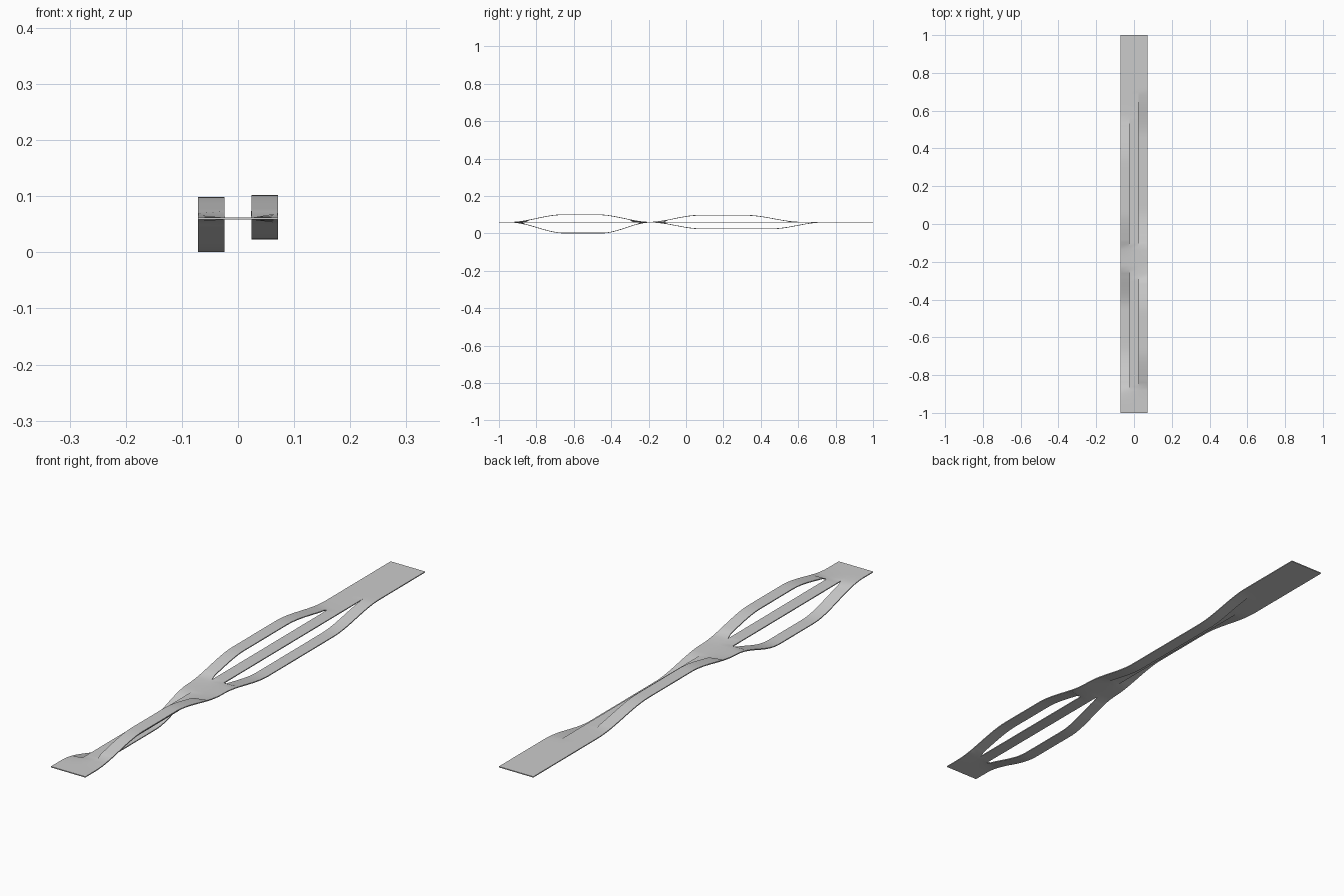
import bpy, bmesh

if "Cube" in bpy.data.objects:
    bpy.data.objects.remove(bpy.data.objects["Cube"])

FLAT, THICK = 0.06, 0.0035
STEPS = 100

# Bends per side: (start, plateau start, plateau end, end, height), slit (from, to)
LEFT = [((-0.94, -0.65, -0.45, -0.19), -0.058, (-0.88, -0.25)),
        ((-0.20, 0.07, 0.32, 0.62), 0.037, (-0.12, 0.55))]
RIGHT = [((-0.94, -0.66, -0.47, -0.19), 0.040, (-0.86, -0.29)),
         ((-0.19, 0.08, 0.46, 0.73), -0.035, (-0.12, 0.69))]


def smooth(t):
    t = max(0.0, min(1.0, t))
    return t * t * (3 - 2 * t)


def bend(y, side):
    """Height of a side strand at y."""
    z = FLAT
    for (a, b, c, d), h, _ in side:
        z += h * smooth((y - a) / (b - a)) * smooth((d - y) / (d - c))
    return z


def inner(y, side):
    """Height of the strand edge beside the slit: joined outside it."""
    cut = any(s[0] < y < s[1] for _, _, s in side)
    return bend(y, side) if cut else FLAT


bm = bmesh.new()
ys = [-1 + 2 * i / STEPS for i in range(STEPS + 1)]


def ribbon(x0, x1, z0, z1):
    rows = [(bm.verts.new((x0, y, z0(y))), bm.verts.new((x1, y, z1(y)))) for y in ys]
    for p, q in zip(rows, rows[1:]):
        bm.faces.new((p[0], p[1], q[1], q[0]))


# Left strand, straight middle strand, right strand
ribbon(-0.071, -0.0237, lambda y: bend(y, LEFT), lambda y: inner(y, LEFT))
ribbon(-0.0237, 0.0237, lambda y: FLAT, lambda y: FLAT)
ribbon(0.0237, 0.071, lambda y: inner(y, RIGHT), lambda y: bend(y, RIGHT))

# Join the strands wherever they are not slit apart
bmesh.ops.remove_doubles(bm, verts=bm.verts, dist=1e-5)
mesh = bpy.data.meshes.new("slit_strip")
bm.to_mesh(mesh)
bm.free()
strip = bpy.data.objects.new("slit_strip", mesh)
bpy.context.collection.objects.link(strip)

# Sheet thickness
mod = strip.modifiers.new("thickness", "SOLIDIFY")
mod.thickness = THICK
mod.offset = 0
bpy.context.view_layer.objects.active = strip
strip.select_set(True)
bpy.ops.object.modifier_apply(modifier="thickness")
bpy.ops.object.shade_smooth_by_angle()
